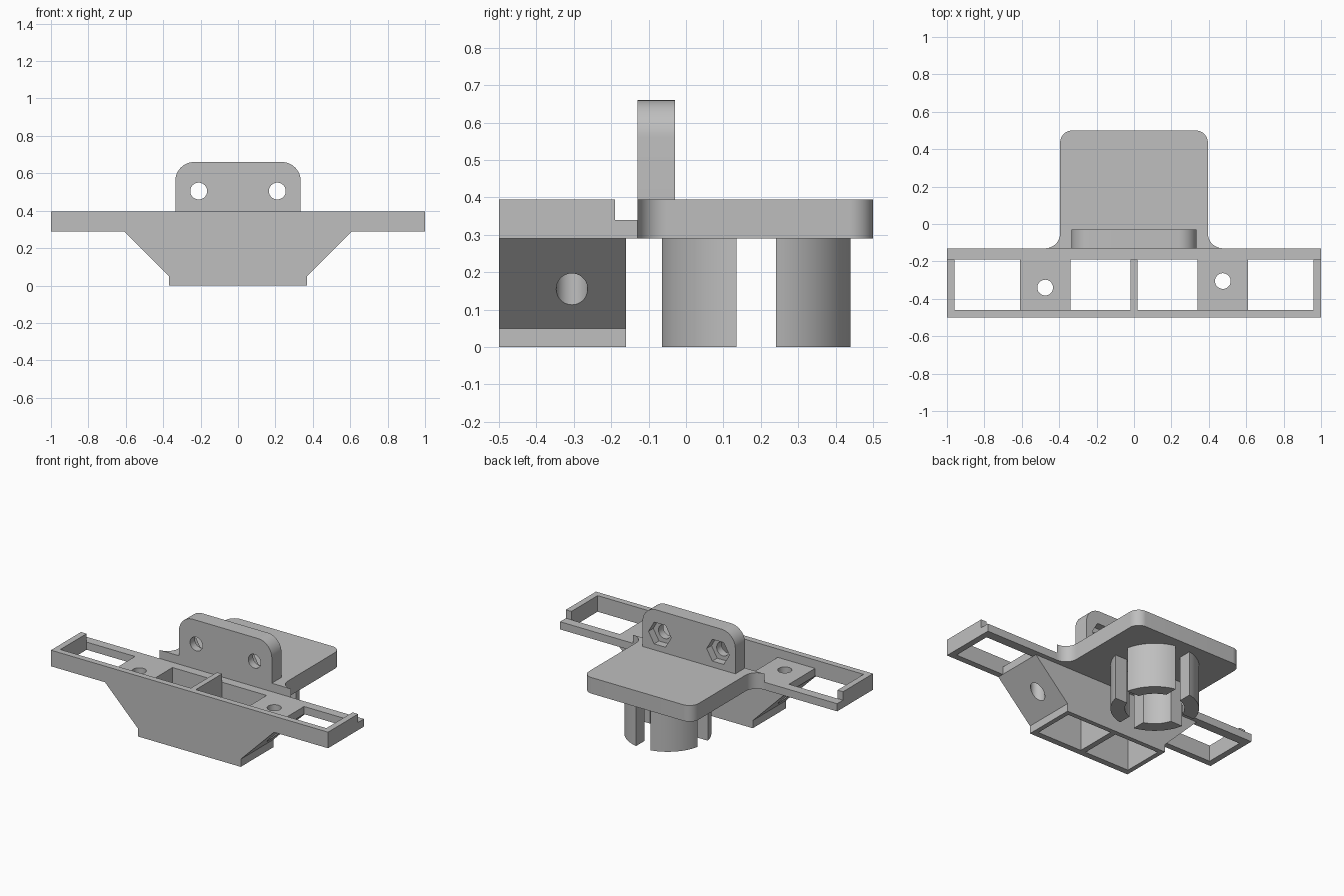
import bpy, bmesh
from math import sin, cos, pi, radians, asin, sqrt
from mathutils import Vector

cube = bpy.data.objects.get("Cube")
if cube:
    bpy.data.objects.remove(cube, do_unlink=True)

grey = bpy.data.materials.new("plain grey")
grey.use_nodes = True
grey.diffuse_color = (0.52, 0.52, 0.52, 1)
grey.node_tree.nodes["Principled BSDF"].inputs["Base Color"].default_value = grey.diffuse_color


def arc(cx, cy, r, a0, a1, n=12):
    """Points along an arc, angles in degrees."""
    angles = [radians(a0 + (a1 - a0) * i / n) for i in range(n + 1)]
    return [(cx + r * cos(a), cy + r * sin(a)) for a in angles]


def circle(cx, cy, r, n=40):
    return arc(cx, cy, r, 0, 360 - 360 / n, n - 1)


def prism(name, outline, lo, hi, axis="Z"):
    """Extrude an xy outline along z, or an xz outline along y."""
    bm = bmesh.new()
    place = (lambda u, v: (u, v, lo)) if axis == "Z" else (lambda u, v: (u, lo, v))
    face = bm.faces.new([bm.verts.new(place(u, v)) for u, v in outline])
    out = bmesh.ops.extrude_face_region(bm, geom=[face])
    shift = Vector((0, 0, hi - lo)) if axis == "Z" else Vector((0, hi - lo, 0))
    bmesh.ops.translate(bm, vec=shift, verts=[g for g in out["geom"] if isinstance(g, bmesh.types.BMVert)])
    bmesh.ops.recalc_face_normals(bm, faces=bm.faces)
    mesh = bpy.data.meshes.new(name)
    bm.to_mesh(mesh)
    bm.free()
    mesh.materials.append(grey)
    obj = bpy.data.objects.new(name, mesh)
    bpy.context.collection.objects.link(obj)
    return obj


def box(name, x0, x1, y0, y1, z0, z1):
    return prism(name, [(x0, y0), (x1, y0), (x1, y1), (x0, y1)], z0, z1)


def select(obj):
    bpy.ops.object.select_all(action="DESELECT")
    obj.select_set(True)
    bpy.context.view_layer.objects.active = obj


def cut(obj, cutter):
    """Subtract the cutter and discard it."""
    mod = obj.modifiers.new("cut", "BOOLEAN")
    mod.operation = "DIFFERENCE"
    mod.solver = "EXACT"
    mod.object = cutter
    cutter.hide_render = True
    select(obj)
    bpy.ops.object.modifier_apply(modifier=mod.name)
    bpy.data.objects.remove(cutter, do_unlink=True)


def smooth(obj):
    select(obj)
    bpy.ops.object.shade_smooth_by_angle(angle=radians(30))


def mirrored(half):
    """Complete a right-hand outline across x = 0."""
    return half + [(-x, y) for x, y in reversed(half)]


# Heights shared by the frame
BASE, LEDGE, TOP = 0.29, 0.34, 0.395
FRONT, INNER, BACK, RAIL = -0.5, -0.46, -0.19, -0.13
hull = [(0.37, 0), (0.37, 0.05), (0.61, BASE)]

# Front and rear faces of the hopper
prism("front_wall", mirrored(hull + [(1, BASE), (1, TOP)]), FRONT, INNER, "Y")
prism("hopper_rear_wall", mirrored(hull), BACK, -0.16, "Y")

# Long frame
box("rear_rail", -1, 1, BACK, RAIL, BASE, LEDGE)
box("divider", -0.018, 0.018, INNER, BACK, 0, TOP)
for side, s, hole_y in (("left", 1, -0.305), ("right", -1, -0.34)):
    x0, x1 = sorted((0.96 * s, s))
    box(side + "_end_wall", x0, x1, INNER, BACK, BASE, TOP)
    # Sloped block with a vertical screw hole
    outline = [(0.34, 0)] + hull + [(0.61, LEDGE), (0.34, LEDGE)]
    block = prism(side + "_sloped_block", [(s * x, z) for x, z in outline], INNER, BACK, "Y")
    cut(block, prism("cutter", circle(0.475 * s, hole_y, 0.042), -0.1, 0.6))
    smooth(block)

# Rear plate with rounded corners and fillets into the rail
plate_half = list(reversed(arc(0.475, -0.05, 0.08, 180, 270))) + arc(0.33, 0.435, 0.065, 0, 90)
smooth(prism("rear_plate", mirrored(plate_half), BASE, TOP))

# Upright tab with bolt holes and hexagonal nut pockets
tab_half = [(0.335, TOP)] + arc(0.235, 0.56, 0.1, 0, 90)
tab = prism("upright_tab", mirrored(tab_half), RAIL, -0.03, "Y")
for x in (-0.21, 0.21):
    cut(tab, prism("cutter", circle(x, 0.505, 0.045), -0.3, 0.1, "Y"))
    cut(tab, prism("cutter", circle(x, 0.505, 0.082, 6), -0.08, 0.1, "Y"))
smooth(tab)

# Split hollow peg under the plate
PEG_Y, OUTER, BORE, GAP = 0.1875, 0.2575, 0.174, 0.0525
for i in range(4):
    a, b = (asin(GAP / r) * 180 / pi for r in (OUTER, BORE))
    q = 90 * i
    outline = arc(0, PEG_Y, OUTER, q + a, q + 90 - a, 16) + arc(0, PEG_Y, BORE, q + 90 - b, q + b, 16)
    smooth(prism("peg_segment_%d" % (i + 1), outline, 0, BASE))
